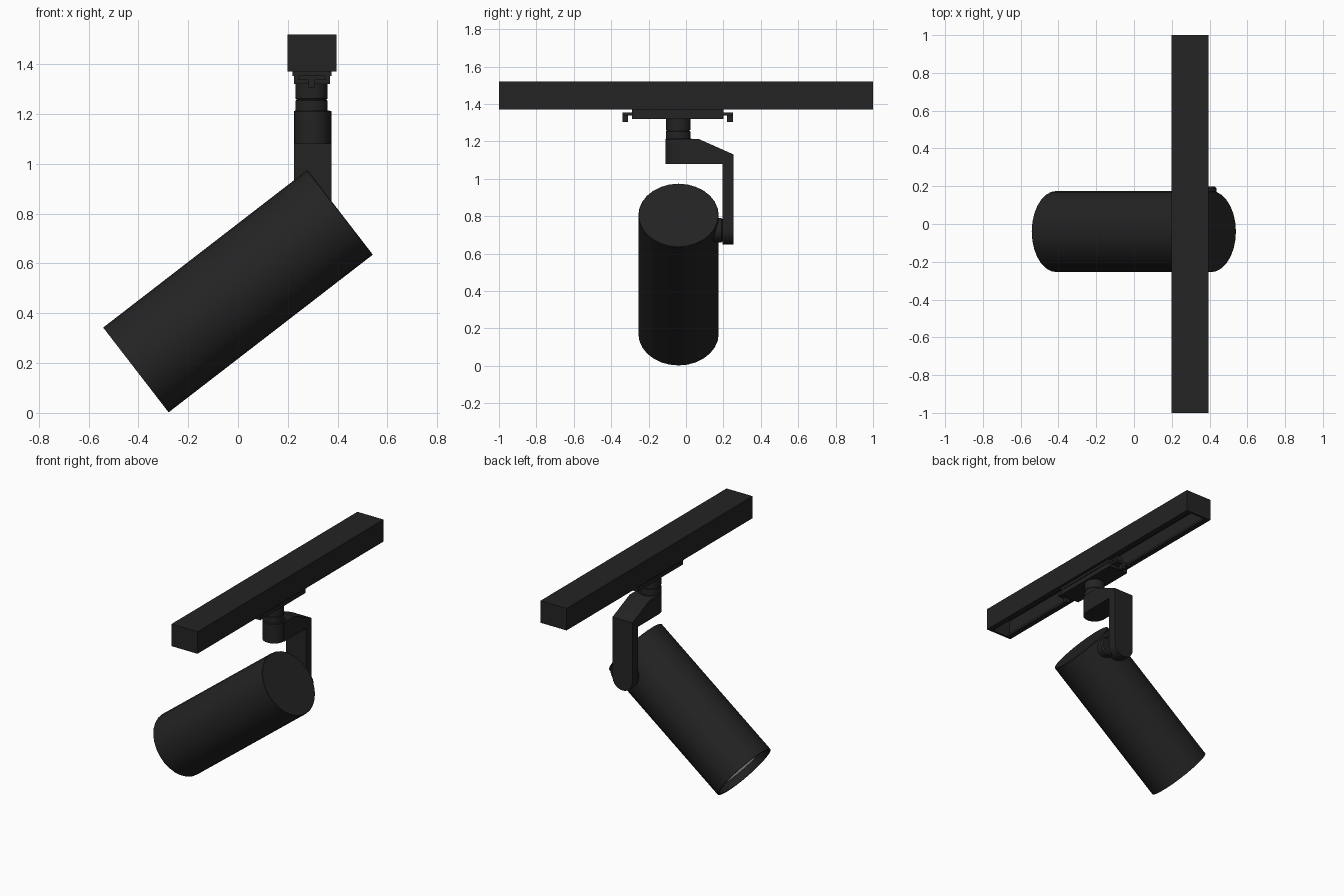
import bpy, bmesh, math
from mathutils import Matrix, Vector

cube = bpy.data.objects.get("Cube")
if cube:
    bpy.data.objects.remove(cube, do_unlink=True)


def material(name, rgb):
    m = bpy.data.materials.new(name)
    m.use_nodes = True
    m.diffuse_color = (*rgb, 1)
    m.node_tree.nodes["Principled BSDF"].inputs["Base Color"].default_value = (*rgb, 1)
    return m


black = material("matte black", (0.017, 0.017, 0.017))
white = material("lens white", (0.8, 0.8, 0.8))


def finish(bm, name, mat=black, smooth=False):
    bmesh.ops.recalc_face_normals(bm, faces=bm.faces)
    mesh = bpy.data.meshes.new(name)
    bm.to_mesh(mesh)
    bm.free()
    ob = bpy.data.objects.new(name, mesh)
    bpy.context.collection.objects.link(ob)
    mesh.materials.append(mat)
    if smooth:
        bpy.ops.object.select_all(action='DESELECT')
        ob.select_set(True)
        bpy.context.view_layer.objects.active = ob
        bpy.ops.object.shade_smooth_by_angle(angle=math.radians(35))
    return ob


def box(name, x, y, z):
    bm = bmesh.new()
    bmesh.ops.create_cube(bm, size=1)
    for v in bm.verts:
        v.co = [lo + (c + 0.5) * (hi - lo) for c, (lo, hi) in zip(v.co, (x, y, z))]
    return finish(bm, name)


def prism(name, points, start, end):
    """Extrude a closed outline of 3D points from start to end offset."""
    bm = bmesh.new()
    face = bm.faces.new([bm.verts.new(Vector(p) + Vector(start)) for p in points])
    res = bmesh.ops.extrude_face_region(bm, geom=[face])
    new = [g for g in res["geom"] if isinstance(g, bmesh.types.BMVert)]
    bmesh.ops.translate(bm, verts=new, vec=Vector(end) - Vector(start))
    return finish(bm, name, smooth=True)


def lathe(name, profile, matrix, mat=black, sides=32):
    """Spin (radius, height) points round local z."""
    bm = bmesh.new()
    verts = [bm.verts.new((r, 0, h)) for r, h in profile]
    edges = [bm.edges.new(pair) for pair in zip(verts, verts[1:])]
    bmesh.ops.spin(bm, geom=verts + edges, axis=(0, 0, 1), cent=(0, 0, 0),
                   angle=math.tau, steps=sides, use_duplicate=False)
    bmesh.ops.remove_doubles(bm, verts=bm.verts, dist=0.0005)
    bm.transform(matrix)
    return finish(bm, name, mat, smooth=True)


# Track: channel open underneath, closed by end plates
cx, half, low, top = 0.297, 0.098, 1.37, 1.52
side = [(half, top), (half, low), (0.06, low), (0.06, 1.385), (0.08, 1.385), (0.08, 1.49)]
outline = side + [(-a, b) for a, b in reversed(side)]
prism("track_channel", [(cx + a, 0, b) for a, b in outline], (0, -0.99, 0), (0, 0.99, 0))
for s, label in ((-1, "front"), (1, "back")):
    box("track_end_" + label, (cx - half, cx + half),
        sorted((s * 0.985, s)), (low, top))

# Adapter held in the track, with a latch at each end
ay = -0.045
box("adapter_plate", (0.225, 0.37), (ay - 0.245, ay + 0.245), (1.32, 1.355))
box("adapter_flange", (0.219, 0.375), (ay - 0.245, ay + 0.245), (1.352, 1.372))
box("adapter_core", (0.245, 0.349), (ay - 0.22, ay + 0.22), (1.36, 1.44))
for s, label in ((-1, "front"), (1, "back")):
    box("latch_bar_" + label, (0.24, 0.354),
        sorted((ay + s * 0.23, ay + s * 0.295)), (1.338, 1.354))
    box("latch_hook_" + label, (0.283, 0.309),
        sorted((ay + s * 0.265, ay + s * 0.295)), (1.305, 1.345))

# Swivel stem with a groove, and the hub below it
lathe("swivel_stem", [(0, 1.33), (0.065, 1.33), (0.065, 1.262), (0.061, 1.26),
                      (0.061, 1.256), (0.065, 1.254), (0.065, 1.2), (0, 1.2)],
      Matrix.Translation((0.295, -0.042, 0)))
lathe("swivel_hub", [(0, 1.215), (0.068, 1.215), (0.072, 1.21), (0.072, 1.08), (0, 1.08)],
      Matrix.Translation((0.299, -0.038, 0)))

# Bent arm, and its rounded lower tip
px, pz, w = 0.3, 0.725, 0.075
prism("arm", [(px, y, z) for y, z in (
    (-0.04, 1.08), (-0.04, 1.212), (0.07, 1.212), (0.255, 1.13),
    (0.255, pz), (0.195, pz), (0.195, 1.08))], (-w, 0, 0), (w, 0, 0))
arc = [math.pi * (1 + i / 16) for i in range(17)]
prism("arm_tip", [(px + w * math.cos(a), 0, pz + w * math.sin(a)) for a in arc],
      (0, 0.195, 0), (0, 0.255, 0))

# Pivot joint and the small knob beside it
for name, x in (("pivot_joint", px), ("pivot_knob", 0.372)):
    lathe(name, [(0, -0.04), (0.065, -0.04), (0.065, 0.014), (0.055, 0.024), (0, 0.024)],
          Matrix.Translation((x, 0.175, pz)) @ Matrix.Rotation(-math.pi / 2, 4, 'X'))

# Tilted lamp body with a recessed opening at the lower end
tilt = Matrix.Translation((0, -0.04, 0.489)) @ Matrix.Rotation(math.atan2(0.82, 0.633), 4, 'Y')
r, h = 0.215, 0.518
lathe("lamp_body", [(0, h), (r - 0.003, h), (r, h - 0.003), (r, -h), (r - 0.012, -h),
                    (r - 0.02, -h + 0.06), (0, -h + 0.06)], tilt, sides=28)
lathe("lamp_lens", [(0, -h + 0.045), (r - 0.03, -h + 0.045), (r - 0.03, -h + 0.055),
                    (0, -h + 0.055)], tilt, white, sides=28)
